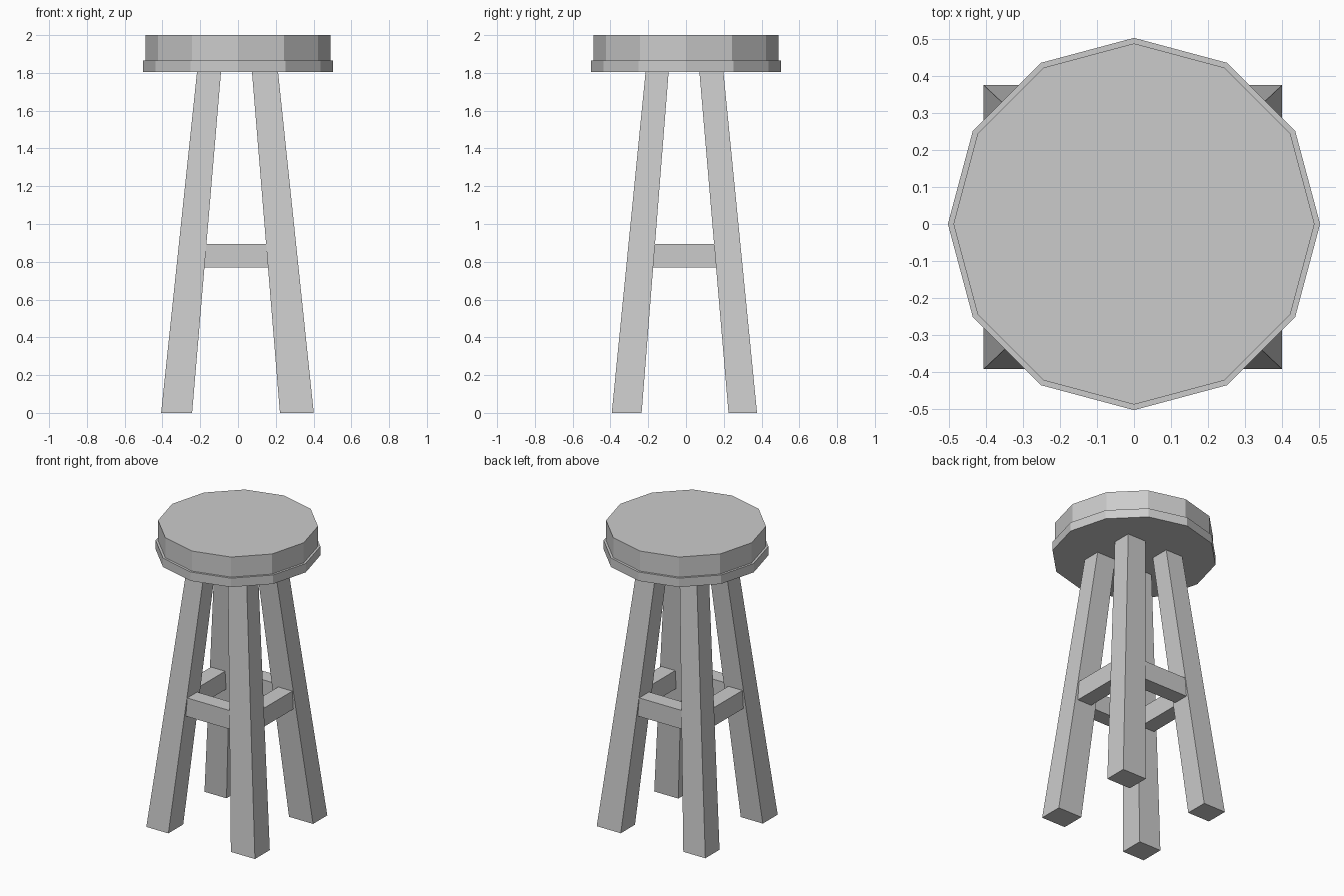
import bpy, bmesh
from math import cos, sin, pi

if "Cube" in bpy.data.objects:
    bpy.data.objects.remove(bpy.data.objects["Cube"])

SEAT_Z = 1.805


def make_object(name, rings):
    """Closed solid from a stack of equal-length vertex loops, bottom to top."""
    bm = bmesh.new()
    loops = [[bm.verts.new(p) for p in ring] for ring in rings]
    n = len(loops[0])
    bm.faces.new(loops[0][::-1])
    bm.faces.new(loops[-1])
    for low, high in zip(loops, loops[1:]):
        for i in range(n):
            j = (i + 1) % n
            bm.faces.new((low[i], low[j], high[j], high[i]))
    bmesh.ops.recalc_face_normals(bm, faces=bm.faces)
    mesh = bpy.data.meshes.new(name)
    bm.to_mesh(mesh)
    bm.free()
    obj = bpy.data.objects.new(name, mesh)
    bpy.context.collection.objects.link(obj)
    return obj


def circle(radius, z, sides=12):
    return [(radius * cos(2 * pi * i / sides), radius * sin(2 * pi * i / sides), z)
            for i in range(sides)]


def rect(xs, ys, z):
    return [(xs[0], ys[0], z), (xs[1], ys[0], z), (xs[1], ys[1], z), (xs[0], ys[1], z)]


# Stepped twelve-sided seat
make_object("seat", [circle(0.504, SEAT_Z), circle(0.504, 1.865),
                     circle(0.489, 1.865), circle(0.489, 2.0)])

# Splayed, tapering legs: (floor span, span under the seat) on each axis
x_spans = {"left": ((-0.407, -0.243), (-0.217, -0.09)),
           "right": ((0.222, 0.401), (0.074, 0.212))}
y_spans = {"front": ((-0.393, -0.235), (-0.214, -0.092)),
           "back": ((0.225, 0.376), (0.071, 0.198))}
for side, (x0, x1) in x_spans.items():
    for end, (y0, y1) in y_spans.items():
        make_object(f"{end}_{side}_leg", [rect(x0, y0, 0), rect(x1, y1, SEAT_Z)])

# Four stretchers, their ends buried in the legs
stretchers = {"front": ((-0.23, 0.23), (-0.30, -0.195)),
              "back": ((-0.23, 0.23), (0.18, 0.285)),
              "left": ((-0.305, -0.20), (-0.23, 0.22)),
              "right": ((0.195, 0.30), (-0.23, 0.22))}
for name, (xs, ys) in stretchers.items():
    make_object(f"{name}_stretcher", [rect(xs, ys, 0.77), rect(xs, ys, 0.895)])
